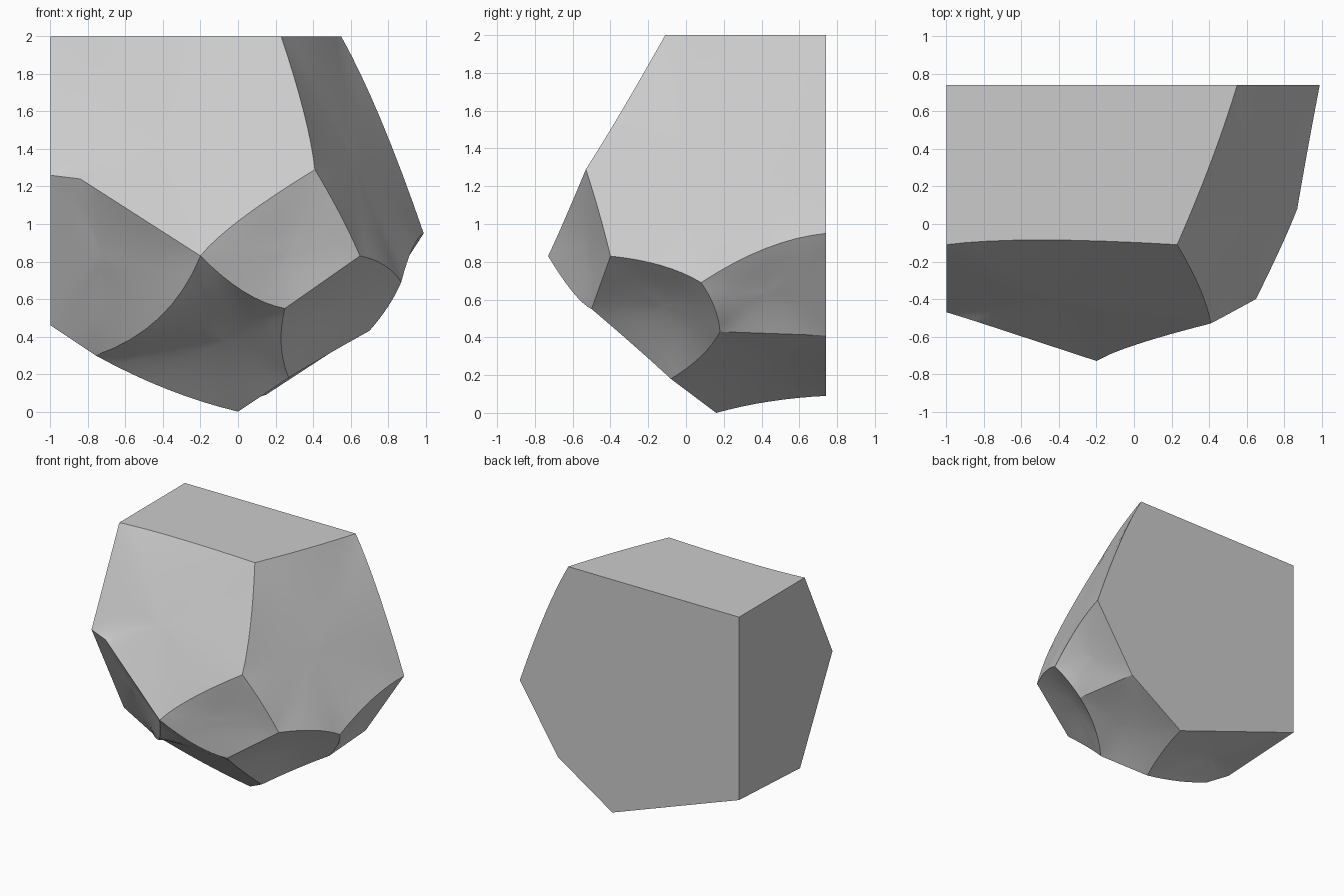
import bpy
import bmesh
from mathutils import Vector

old = bpy.data.objects.get("Cube")
if old:
    bpy.data.objects.remove(old, do_unlink=True)

# Corners of the broken rock, one letter each
CORNERS = dict(
    a=(-1, .74, 2), b=(.55, .74, 2), c=(.23, -.11, 2), d=(-1, -.11, 2),
    e=(.41, -.53, 1.29), f=(-.2, -.73, .83), g=(-.84, -.52, 1.24), h=(-1, -.47, 1.26),
    i=(.65, -.4, .83), j=(.25, -.5, .55), k=(.87, .08, .69), l=(.99, .74, .95),
    m=(.7, .18, .43), n=(.27, -.08, .18), o=(0, .16, 0), p=(-.76, -.02, .3),
    q=(-1, -.05, .46), r=(.64, .74, .41), s=(.15, .74, .09), t=(-1, .74, .5))

# Points that bent edges pass through halfway
BENDS = dict(
    ce=(.35, -.34, 1.6), bc=(.41, .33, 2), cd=(-.5, -.085, 2), bl=(.76, .74, 1.56),
    ef=(.02, -.64, 1.03), fj=(.03, -.6, .64), fp=(-.42, -.42, .5), ei=(.54, -.46, 1.06),
    ik=(.78, -.13, .78), kl=(.93, .42, .87), jn=(.23, -.28, .36), km=(.8, .15, .56),
    mn=(.47, .08, .3), os=(.08, .44, .06), op=(-.38, .09, .12))

# Broken sides: corner loop and how far the middle is hollowed
BROKEN = [("dcefgh", 0), ("cblkie", 0), ("feij", .02), ("hgfpq", .03),
          ("fjnop", .03), ("jikmn", .04), ("klrm", .02), ("mrson", .03), ("ostqp", 0)]
# Clean cut sides: top, back and one flank
CUT = ["abcd", "ablrst", "adhqt"]

SEGMENTS, RINGS = 8, 7
bm = bmesh.new()
corners = {name: bm.verts.new(co) for name, co in CORNERS.items()}
rim = set(corners.values())
edges = {}


def edge_points(u, v):
    """Shared vertices of one bent edge, without its last corner."""
    key = "".join(sorted(u + v))
    if key not in edges:
        start, end = corners[key[0]].co, corners[key[1]].co
        middle = Vector(BENDS[key]) if key in BENDS else (start + end) / 2
        control = middle * 2 - (start + end) / 2
        inner = []
        for step in range(1, SEGMENTS):
            w = step / SEGMENTS
            inner.append(bm.verts.new(start * (1 - w) ** 2 + control * 2 * w * (1 - w) + end * w * w))
        rim.update(inner)
        edges[key] = inner
    inner = edges[key]
    return [corners[u]] + (inner if key[0] == u else inner[::-1])


def outline(loop):
    points = []
    for u, v in zip(loop, loop[1:] + loop[0]):
        points += edge_points(u, v)
    return points


def broken_side(loop, hollow):
    """Fill an outline with rings, relax them to a soft surface, then hollow it."""
    border = outline(loop)
    centre = sum((v.co for v in border), Vector()) / len(border)
    previous, inside = border, []
    for ring in range(1, RINGS):
        w = 1 - ring / RINGS
        current = [bm.verts.new(centre.lerp(v.co, w)) for v in border]
        inside += [(v, w) for v in current]
        for n in range(len(border)):
            bm.faces.new((previous[n - 1], previous[n], current[n], current[n - 1]))
        previous = current
    hub = bm.verts.new(centre)
    inside.append((hub, 0))
    for n in range(len(border)):
        bm.faces.new((previous[n - 1], previous[n], hub))
    for _ in range(40):
        bmesh.ops.smooth_vert(bm, verts=[v for v, w in inside], factor=.5,
                              use_axis_x=True, use_axis_y=True, use_axis_z=True)
    inward = (Vector((0, .1, 1)) - centre).normalized()
    for v, w in inside:
        v.co += inward * hollow * (1 - w * w)


for loop, hollow in BROKEN:
    broken_side(loop, hollow)
for loop in CUT:
    bm.faces.new(outline(loop))
bmesh.ops.recalc_face_normals(bm, faces=bm.faces[:])

# Soft sides with crisp ridges between them
for face in bm.faces:
    face.smooth = True
for edge in bm.edges:
    edge.smooth = not (edge.verts[0] in rim and edge.verts[1] in rim)

mesh = bpy.data.meshes.new("rock_chunk")
bm.to_mesh(mesh)
bm.free()
rock = bpy.data.objects.new("rock_chunk", mesh)
bpy.context.collection.objects.link(rock)

grey = bpy.data.materials.new("stone_grey")
grey.use_nodes = True
colour = (.6, .6, .6, 1)
grey.diffuse_color = colour
grey.node_tree.nodes["Principled BSDF"].inputs["Base Color"].default_value = colour
mesh.materials.append(grey)
